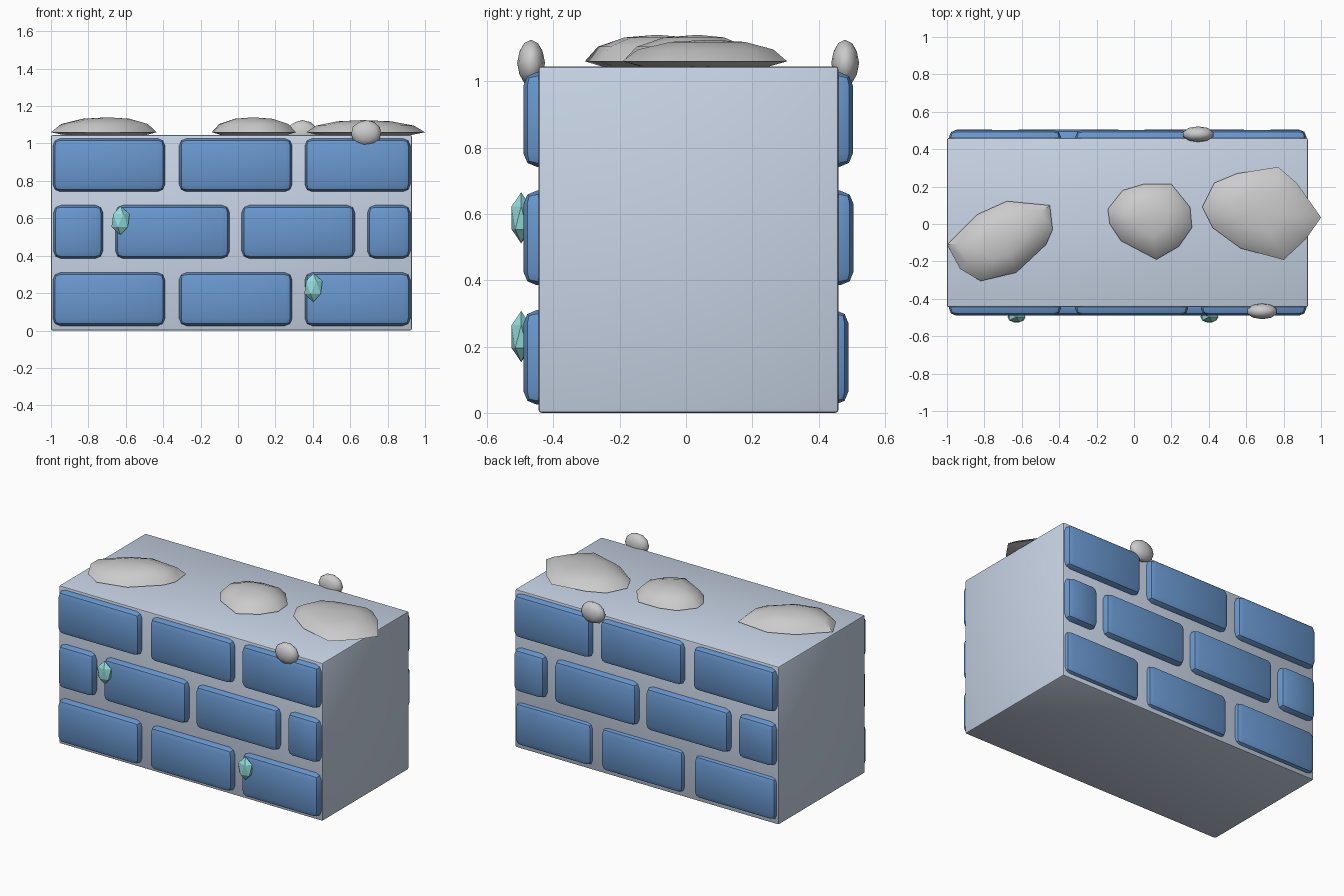
import bpy, bmesh, math
from mathutils import Vector, Matrix

if "Cube" in bpy.data.objects:
    bpy.data.objects.remove(bpy.data.objects["Cube"])


def material(name, rgb):
    m = bpy.data.materials.new(name)
    m.diffuse_color = (*rgb, 1)
    m.use_nodes = True
    m.node_tree.nodes["Principled BSDF"].inputs["Base Color"].default_value = m.diffuse_color
    return m


MORTAR = material("mortar", (0.58, 0.66, 0.79))
BLUE = material("blue_brick", (0.14, 0.31, 0.62))
SNOW = material("snow", (0.86, 0.86, 0.88))
ICE = material("ice", (0.30, 0.72, 0.72))


def finish(bm, name, mat, smooth=None):
    bmesh.ops.recalc_face_normals(bm, faces=bm.faces)
    me = bpy.data.meshes.new(name)
    bm.to_mesh(me)
    bm.free()
    me.materials.append(mat)
    ob = bpy.data.objects.new(name, me)
    bpy.context.collection.objects.link(ob)
    if smooth:
        bpy.ops.object.select_all(action='DESELECT')
        ob.select_set(True)
        bpy.context.view_layer.objects.active = ob
        bpy.ops.object.shade_smooth_by_angle(angle=math.radians(smooth))
    return ob


def block(name, lo, hi, bevel, segments, mat):
    lo, hi = Vector(lo), Vector(hi)
    bm = bmesh.new()
    bmesh.ops.create_cube(bm, size=1, matrix=Matrix.Translation((lo + hi) / 2)
                          @ Matrix.Diagonal((*(hi - lo), 1)))
    bmesh.ops.bevel(bm, geom=bm.edges[:], offset=bevel, segments=segments,
                    profile=0.5, affect='EDGES')
    return finish(bm, name, mat, 30)


def ball(name, center, radii, mat, level, smooth):
    bm = bmesh.new()
    bmesh.ops.create_icosphere(bm, subdivisions=level, radius=1,
                               matrix=Matrix.Translation(center) @ Matrix.Diagonal((*radii, 1)))
    return finish(bm, name, mat, smooth)


def snow_cap(name, outline, top):
    # Outline gives the widest ring; other rings shrink towards the centre
    cx = sum(p[0] for p in outline) / len(outline)
    cy = sum(p[1] for p in outline) / len(outline)
    h = top - 1.06
    levels = [(0.55, 1.03), (1.0, 1.06), (0.82, 1.06 + 0.55 * h), (0.45, 1.06 + 0.9 * h)]
    bm = bmesh.new()
    rings = [[bm.verts.new((cx + (x - cx) * s, cy + (y - cy) * s, z)) for x, y in outline]
             for s, z in levels]
    n = len(outline)
    for a, b in zip(rings, rings[1:]):
        for i in range(n):
            j = (i + 1) % n
            bm.faces.new((a[i], a[j], b[j], b[i]))
    bm.faces.new(rings[0])
    apex = bm.verts.new((cx, cy, top))
    for i in range(n):
        bm.faces.new((rings[-1][i], rings[-1][(i + 1) % n], apex))
    return finish(bm, name, SNOW, 50)


# Mortar core
block("wall_core", (-1, -0.445, 0), (0.93, 0.46, 1.045), 0.01, 2, MORTAR)

# Brick courses on front and back
long_row = [(-0.99, -0.39), (-0.315, 0.29), (0.357, 0.922)]
offset_row = [(-0.987, -0.722), (-0.655, -0.045), (0.02, 0.625), (0.692, 0.922)]
courses = [(0.025, 0.31, long_row, 0.49), (0.385, 0.67, offset_row, 0.505),
           (0.742, 1.027, long_row, 0.503)]
for r, (z0, z1, row, back) in enumerate(courses):
    for i, (x0, x1) in enumerate(row):
        block(f"front_brick_{r}_{i}", (x0, -0.49, z0), (x1, -0.39, z1), 0.04, 2, BLUE)
        block(f"back_brick_{r}_{i}", (x0, 0.405, z0), (x1, back, z1), 0.04, 2, BLUE)

# Snow patches on the top
snow_cap("snow_left", [(-1, -0.11), (-0.93, -0.24), (-0.82, -0.305), (-0.63, -0.26),
                       (-0.47, -0.11), (-0.435, -0.03), (-0.45, 0.1), (-0.68, 0.122),
                       (-0.84, 0.05)], 1.14)
snow_cap("snow_middle", [(-0.14, 0.08), (-0.13, 0.0), (-0.07, -0.09), (0.12, -0.19),
                         (0.24, -0.12), (0.31, -0.02), (0.30, 0.09), (0.2, 0.213),
                         (0.05, 0.213), (-0.06, 0.18)], 1.14)
snow_cap("snow_right", [(0.365, 0.09), (0.42, -0.02), (0.57, -0.13), (0.8, -0.192),
                        (0.92, -0.08), (1.0, 0.035), (0.87, 0.22), (0.77, 0.305),
                        (0.55, 0.27), (0.43, 0.22)], 1.125)

# Snow drips over the edges
ball("snow_drip_front", (0.685, -0.467, 1.055), (0.083, 0.042, 0.07), SNOW, 2, 50)
ball("snow_drip_back", (0.343, 0.48, 1.055), (0.085, 0.042, 0.07), SNOW, 2, 50)

# Ice crystals on the front
for i, (x, z) in enumerate([(-0.628, 0.588), (0.403, 0.23)]):
    ball(f"ice_crystal_{i}", (x, -0.497, z), (0.054, 0.034, 0.077), ICE, 1, None)
